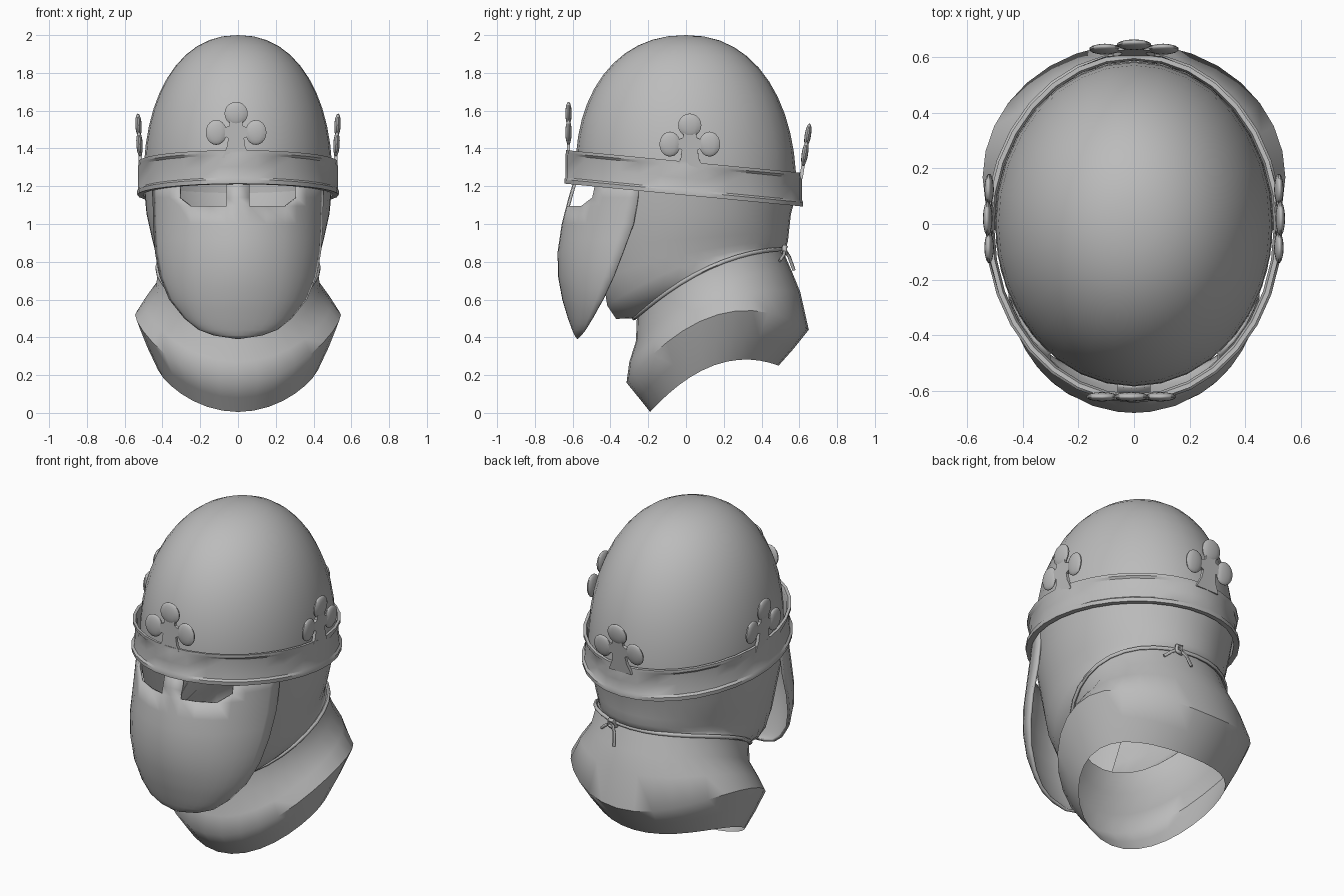
import bpy, bmesh, math
from mathutils import Matrix, Vector

if "Cube" in bpy.data.objects:
    bpy.data.objects.remove(bpy.data.objects["Cube"])

steel = bpy.data.materials.new("grey_steel")
steel.diffuse_color = (0.5, 0.5, 0.5, 1)
steel.use_nodes = True
steel.node_tree.nodes["Principled BSDF"].inputs["Base Color"].default_value = steel.diffuse_color


def make(name, verts, faces, angle=40, solid=0.0):
    """Mesh object with merged doubles, outward normals and smooth shading."""
    me = bpy.data.meshes.new(name)
    me.from_pydata(verts, [], faces)
    bm = bmesh.new()
    bm.from_mesh(me)
    bmesh.ops.remove_doubles(bm, verts=bm.verts, dist=1e-5)
    bmesh.ops.recalc_face_normals(bm, faces=bm.faces)
    bm.to_mesh(me)
    bm.free()
    ob = bpy.data.objects.new(name, me)
    bpy.context.collection.objects.link(ob)
    me.materials.append(steel)
    if solid:
        m = ob.modifiers.new("thickness", 'SOLIDIFY')
        m.thickness = solid
    finish(ob, angle)
    return ob


def finish(ob, angle=40):
    bpy.ops.object.select_all(action='DESELECT')
    ob.select_set(True)
    bpy.context.view_layer.objects.active = ob
    bpy.ops.object.shade_smooth_by_angle(angle=math.radians(angle))


def ring(front, back, w, bulge=0.0, gap=0.0, n=32):
    """Tilted oval from a front (y, z) to a back (y, z); gap = open front half angle."""
    pts = []
    g = math.radians(gap)
    for i in range(n + 1):
        a = g + (2 * math.pi - 2 * g) * i / n
        c, s = math.cos(a), math.sin(a)
        pts.append((w * s, (front[0] + back[0]) / 2 + c * (front[0] - back[0]) / 2,
                    (front[1] + back[1]) / 2 + c * (front[1] - back[1]) / 2 + bulge * s * s))
    return pts


def loft(name, rings, angle=40, wrap=False, solid=0.0):
    n = len(rings[0])
    verts = [p for r in rings for p in r]
    faces = []
    for j in range(len(rings) - (0 if wrap else 1)):
        k = (j + 1) % len(rings)
        for i in range(n - 1):
            faces.append((j * n + i, j * n + i + 1, k * n + i + 1, k * n + i))
    return make(name, verts, faces, angle, solid)


def interp(table, z, col):
    for a, b in zip(table, table[1:]):
        if a[0] >= z >= b[0]:
            t = (a[0] - z) / (a[0] - b[0])
            return a[col] + (b[col] - a[col]) * t
    return table[-1][col]


# Skull dome: superellipse profile, base tilted to follow the crown
rings = []
for k in range(13):
    h = math.sin(k / 12 * math.pi / 2)
    s = max(1 - h ** 2.2, 0) ** (1 / 2.2)
    z, tilt = 1.22 + 0.78 * h, 0.056 * (1 - h)
    rings.append(ring((-0.585 * s, z + tilt), (0.585 * s, z - tilt), max(0.5 * s, 1e-7)))
loft("skull_dome", rings, 60)

# Cheek and neck guard, open at the face
loft("cheek_guard", [
    ring((-0.585, 1.276), (0.585, 1.164), 0.50, 0, 38),
    ring((-0.575, 1.06), (0.555, 1.05), 0.485, 0, 40),
    ring((-0.55, 0.88), (0.545, 0.96), 0.455, 0, 38),
    ring((-0.52, 0.68), (0.54, 0.91), 0.435, 0.05, 32),
    ring((-0.46, 0.54), (0.53, 0.88), 0.425, 0.085, 24),
    ring((-0.38, 0.49), (0.52, 0.87), 0.42, 0.09, 12),
    ring((-0.27, 0.50), (0.51, 0.865), 0.42, 0.085, 0)], 50)

# Throat collar
loft("throat_collar", [
    ring((-0.26, 0.51), (0.51, 0.865), 0.42, 0.085),
    ring((-0.265, 0.38), (0.56, 0.75), 0.435, 0.10),
    ring((-0.30, 0.27), (0.605, 0.64), 0.495, 0.13),
    ring((-0.315, 0.16), (0.65, 0.44), 0.545, 0.22),
    ring((-0.25, 0.08), (0.57, 0.34), 0.49, 0.17),
    ring((-0.19, 0.005), (0.49, 0.25), 0.43, 0.125)], 50)

# Face plate: rows of (z, half width, centre y, edge y)
table = [(1.24, 0.452, -0.592, -0.25), (1.14, 0.452, -0.622, -0.255), (1.0, 0.45, -0.658, -0.28),
         (0.85, 0.44, -0.68, -0.335), (0.72, 0.415, -0.677, -0.385), (0.6, 0.365, -0.655, -0.44),
         (0.5, 0.285, -0.625, -0.495), (0.44, 0.21, -0.603, -0.53), (0.41, 0.13, -0.59, -0.553),
         (0.39, 0.0, -0.575, -0.575)]
rows = [1.24, 1.14, 1.095, 1.0, 0.92, 0.85, 0.78, 0.72, 0.66, 0.6, 0.55, 0.5, 0.47, 0.44, 0.41, 0.39]
half = [0.06, 0.15, 0.25, 0.31, 0.36, 0.40, 0.43, 0.45]
cols = [-x for x in reversed(half)] + [0] + half
verts, faces = [], []
T = math.radians(75)
for z in rows:
    w, yc, ye = (interp(table, z, c) for c in (1, 2, 3))
    for x in cols:
        u = x / 0.45
        t = math.asin(u * math.sin(T))
        verts.append((w * u, ye + (yc - ye) * (math.cos(t) - math.cos(T)) / (1 - math.cos(T)), z))
n = len(cols)
for j in range(len(rows) - 1):
    for i in range(n - 1):
        a, b, c, d = j * n + i, j * n + i + 1, (j + 1) * n + i + 1, (j + 1) * n + i
        mid = abs(cols[i] + cols[i + 1]) / 2
        if j < 2 and 0.06 < mid < 0.31:            # eye slits with a clipped outer corner
            if j == 1 and mid > 0.25:
                faces.append((b, c, d) if cols[i] > 0 else (a, c, d))
            continue
        faces.append((a, b, c, d))
make("face_plate", verts, faces, 40, 0.015)

# Crown band: rimmed profile of (offset, height), recess filled at the four plaques
profile = [(-0.03, 0), (0, 0), (0.002, 0.022), (-0.01, 0.032), (-0.018, 0.09), (-0.016, 0.15),
           (-0.006, 0.162), (-0.006, 0.178), (-0.022, 0.178), (-0.03, 0.16)]
rings = []
for k, (d, h) in enumerate(profile):
    r = []
    for i in range(33):
        a = math.tau * i / 32
        off = d
        if 3 <= k <= 5 and i % 8 in (0, 1, 7):
            off = -0.003
        y = -0.012 - (0.63 + off) * math.cos(a)
        r.append(((0.533 + off) * math.sin(a), y, 1.152 - 0.096 * y + h))
    rings.append(r)
loft("crown_band", rings, 35, wrap=True)


# Trefoil ornaments: flat stem plus three flattened lobes, built facing -y
def trefoil(name, loc, turn, lean):
    side = [(0.075, -0.03), (0.048, 0.03), (0.042, 0.075), (0.07, 0.088), (0.07, 0.125),
            (0.036, 0.14), (0.03, 0.19)]
    outline = side + [(-x, z) for x, z in reversed(side)]
    bm = bmesh.new()
    f = bm.faces.new([bm.verts.new((x, -0.009, z)) for x, z in outline])
    ext = bmesh.ops.extrude_face_region(bm, geom=[f])
    for v in ext["geom"]:
        if isinstance(v, bmesh.types.BMVert):
            v.co.y = 0.009
    for x, z, rx, rz in ((0, 0.205, 0.063, 0.062), (-0.105, 0.105, 0.057, 0.066), (0.105, 0.105, 0.057, 0.066)):
        bmesh.ops.create_uvsphere(bm, u_segments=14, v_segments=10, radius=1,
                                  matrix=Matrix.Translation((x, 0, z)) @ Matrix.Diagonal((rx, 0.017, rz, 1)))
    bmesh.ops.recalc_face_normals(bm, faces=bm.faces)
    bm.transform(Matrix.Translation(loc) @ Matrix.Rotation(math.radians(turn), 4, 'Z')
                 @ Matrix.Rotation(math.radians(lean), 4, 'X'))
    me = bpy.data.meshes.new(name)
    bm.to_mesh(me)
    bm.free()
    me.materials.append(steel)
    ob = bpy.data.objects.new(name, me)
    bpy.context.collection.objects.link(ob)
    finish(ob)


trefoil("front_trefoil", (-0.01, -0.622, 1.38), 0, 0)
trefoil("right_trefoil", (0.516, 0.02, 1.318), 90, 3)
trefoil("left_trefoil", (-0.516, 0.02, 1.318), -90, 3)
trefoil("back_trefoil", (0, 0.613, 1.268), 180, 9)


# Cord around the neck with a knot and two loose ends
def tube(name, pts, radius, cyclic=False):
    cu = bpy.data.curves.new(name, 'CURVE')
    cu.dimensions = '3D'
    cu.bevel_depth = radius
    cu.bevel_resolution = 1
    cu.use_fill_caps = True
    sp = cu.splines.new('POLY')
    sp.points.add(len(pts) - 1)
    for p, q in zip(sp.points, pts):
        p.co = (*q, 1)
    sp.use_cyclic_u = cyclic
    cu.materials.append(steel)
    ob = bpy.data.objects.new(name, cu)
    bpy.context.collection.objects.link(ob)
    bpy.ops.object.select_all(action='DESELECT')
    ob.select_set(True)
    bpy.context.view_layer.objects.active = ob
    bpy.ops.object.convert(target='MESH')
    finish(bpy.context.object, 60)


tube("neck_cord", ring((-0.275, 0.50), (0.52, 0.868), 0.428, 0.085)[:-1], 0.011, True)
k = Vector((0.12, 0.512, 0.865))
tube("cord_knot", [k + Vector(p) for p in ((-0.02, 0, -0.015), (-0.01, 0.015, 0.015), (0.015, 0.01, 0.015),
                                           (0.02, 0.01, -0.015), (0, 0.015, -0.02))], 0.013, True)
tube("cord_end_long", [k + Vector(p) for p in ((0, 0.01, 0), (-0.03, 0.035, -0.04), (-0.045, 0.06, -0.11))], 0.009)
tube("cord_end_short", [k + Vector(p) for p in ((0, 0.01, 0), (0.05, 0.005, -0.03), (0.085, -0.015, -0.06))], 0.009)
